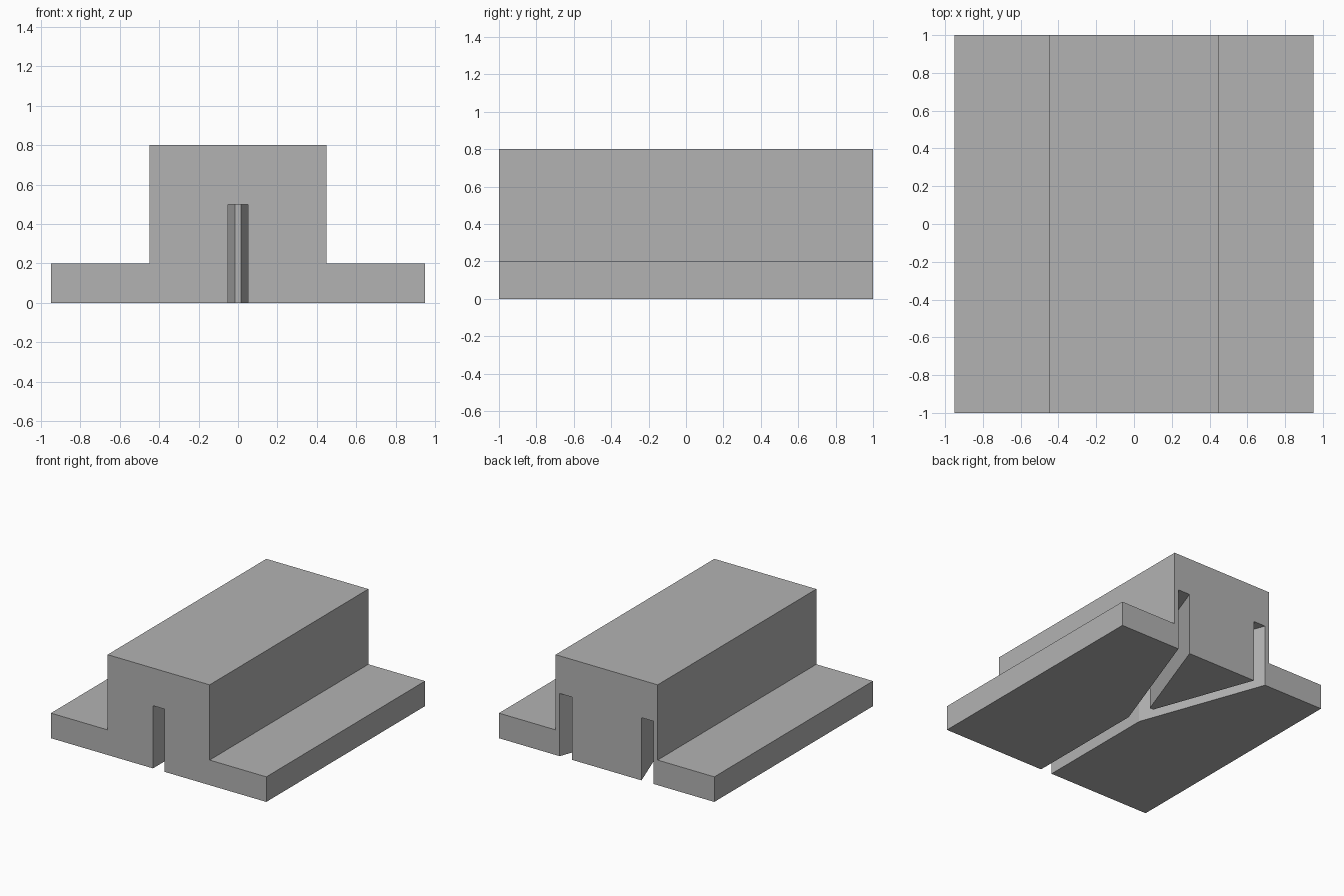
import bpy
import bmesh
from mathutils import Vector

default_cube = bpy.data.objects.get("Cube")
if default_cube:
    bpy.data.objects.remove(default_cube, do_unlink=True)

GREY = (0.45, 0.45, 0.45, 1.0)
grey = bpy.data.materials.new("plain grey")
grey.use_nodes = True
grey.diffuse_color = GREY
grey.node_tree.nodes["Principled BSDF"].inputs["Base Color"].default_value = GREY


def extrude_outline(name, points, direction):
    """Solid made by sweeping a closed outline along a direction."""
    bm = bmesh.new()
    face = bm.faces.new([bm.verts.new(p) for p in points])
    swept = bmesh.ops.extrude_face_region(bm, geom=[face])["geom"]
    verts = [v for v in swept if isinstance(v, bmesh.types.BMVert)]
    bmesh.ops.translate(bm, verts=verts, vec=Vector(direction))
    bmesh.ops.recalc_face_normals(bm, faces=bm.faces)
    mesh = bpy.data.meshes.new(name)
    bm.to_mesh(mesh)
    bm.free()
    mesh.materials.append(grey)
    obj = bpy.data.objects.new(name, mesh)
    bpy.context.collection.objects.link(obj)
    return obj


def mirrored(half):
    """Complete a half outline across x = 0."""
    return half + [(-x, v) for x, v in reversed(half)]


# Flanged block: wide low base with a raised centre, swept front to back
profile = mirrored([(0.95, 0), (0.95, 0.2), (0.45, 0.2), (0.45, 0.8)])
block = extrude_outline("flanged_block", [(x, -1, z) for x, z in profile], (0, 2, 0))

# Forked channel: straight from the front, splitting into two rear branches
SLOPE = 0.364       # sideways run of each branch per unit of depth
OPENING = 0.1064    # branch width measured along x
OVER = 1.1          # the cutter runs past both ends


def outer(y):
    return 0.05 + SLOPE * y


fork = mirrored([
    (0.05, -OVER), (0.05, 0), (outer(OVER), OVER),
    (outer(OVER) - OPENING, OVER), (outer(0.2) - OPENING, 0.2),
])
cutter = extrude_outline("channel_cutter", [(x, y, -0.1) for x, y in fork], (0, 0, 0.6))
cutter.hide_render = True
cutter.hide_viewport = False

# Cut the channel, then discard the cutter
cut = block.modifiers.new("channel", 'BOOLEAN')
cut.operation = 'DIFFERENCE'
cut.solver = 'EXACT'
cut.object = cutter
bpy.context.view_layer.objects.active = block
block.select_set(True)
bpy.ops.object.modifier_apply(modifier=cut.name)
bpy.data.objects.remove(cutter, do_unlink=True)
